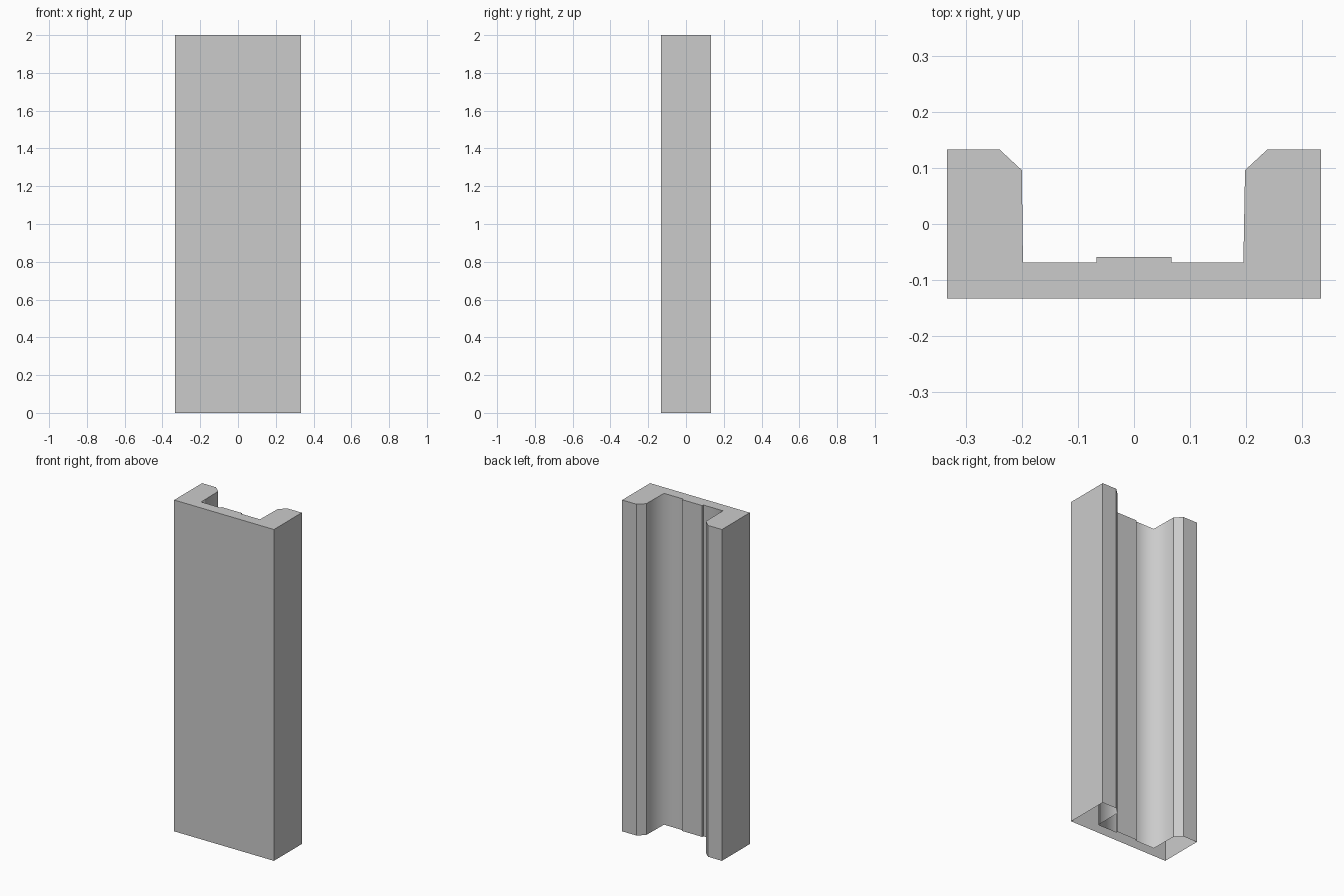
import bpy, bmesh

if "Cube" in bpy.data.objects:
    bpy.data.objects.remove(bpy.data.objects["Cube"])

# Cross-section of the channel, counter-clockwise from the front left corner
W, D, H = 0.333, 0.133, 2.0
profile = [
    (-W, -D), (W, -D), (W, D),                          # outer shell
    (0.238, D), (0.198, 0.096), (0.195, -0.069),        # right flange, chamfer, inner wall
    (0.067, -0.069), (0.067, -0.059),                   # raised centre strip
    (-0.067, -0.059), (-0.067, -0.069),
    (-0.198, -0.069), (-0.2, 0.096), (-0.24, D),        # left inner wall, chamfer, flange
    (-W, D),
]
# Inner walls and the floor beside them blend smoothly; all else is flat
smooth_sides = {4, 5, 9, 10}

bm = bmesh.new()
bottom = [bm.verts.new((x, y, 0)) for x, y in profile]
top = [bm.verts.new((x, y, H)) for x, y in profile]
n = len(profile)
for i in range(n):
    j = (i + 1) % n
    side = bm.faces.new((bottom[i], bottom[j], top[j], top[i]))
    side.smooth = i in smooth_sides

# Capped at the top, open underneath
bm.faces.new(top)

mesh = bpy.data.meshes.new("channel_post")
bm.to_mesh(mesh)
bm.free()
post = bpy.data.objects.new("channel_post", mesh)
bpy.context.collection.objects.link(post)
